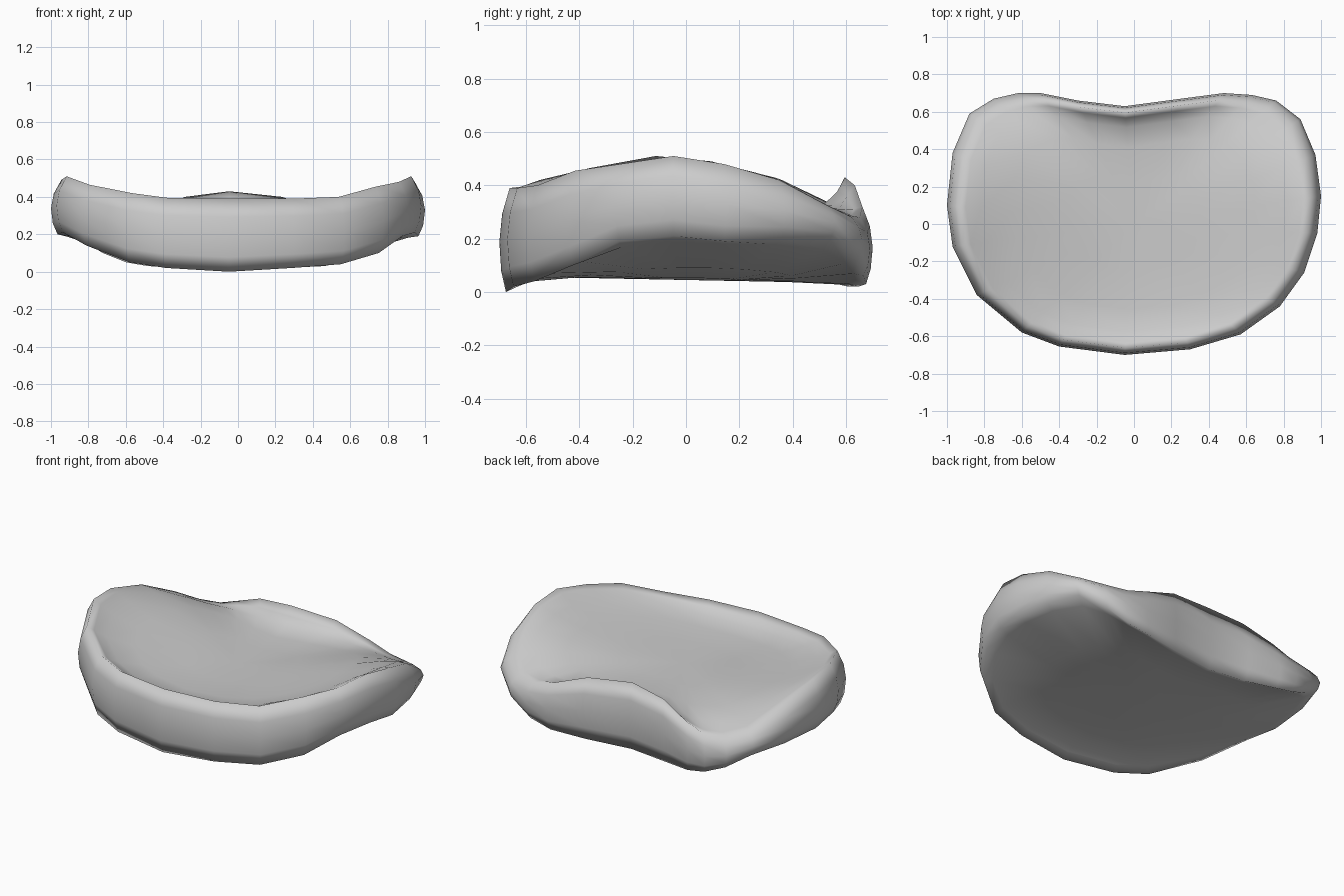
import bpy, bmesh

if "Cube" in bpy.data.objects:
    bpy.data.objects.remove(bpy.data.objects["Cube"])

# Kidney outline, counter-clockwise: x, y, rim height, underside edge height
OUTLINE = [
    (1.00, 0.15, .48, .19), (0.97, 0.37, .42, .20), (0.89, 0.56, .325, .20),
    (0.76, 0.66, .28, .12), (0.63, 0.69, .28, .06), (0.48, 0.70, .32, .03),
    (0.25, 0.67, .40, .02), (-0.05, 0.63, .43, .02), (-0.30, 0.66, .40, .02),
    (-0.50, 0.70, .32, .03), (-0.62, 0.70, .28, .05), (-0.75, 0.67, .28, .10),
    (-0.88, 0.59, .325, .18), (-0.97, 0.38, .42, .20), (-1.00, 0.10, .49, .20),
    (-0.97, -0.12, .51, .21), (-0.84, -0.38, .465, .14), (-0.60, -0.58, .42, .05),
    (-0.40, -0.655, .395, .02), (-0.05, -0.70, .39, .0), (0.30, -0.67, .39, .02),
    (0.57, -0.59, .40, .04), (0.78, -0.44, .455, .10), (0.91, -0.26, .48, .19),
    (0.98, -0.05, .51, .21),
]


def floor_z(x, y):
    """Dished upper surface: curves up to both sides, falls at the back corners."""
    return 0.31 + 0.19 * x * x - 1.3 * x * x * max(0, y - 0.2) ** 2


def under_z(x, y):
    """Underside, curving up towards both sides."""
    return 0.045 - 0.02 * y + 0.17 * abs(x) ** 2.5


# Each ring: outline scale and a height rule
RINGS = [
    (0.35, lambda x, y, t, b: floor_z(x, y)),
    (0.65, lambda x, y, t, b: floor_z(x, y)),
    (0.82, lambda x, y, t, b: floor_z(x, y) * .85 + t * .15),
    (0.90, lambda x, y, t, b: floor_z(x, y) * .45 + t * .55),
    (0.945, lambda x, y, t, b: t),
    (0.985, lambda x, y, t, b: t * .75 + b * .25),
    (1.00, lambda x, y, t, b: t * .48 + b * .52),
    (0.99, lambda x, y, t, b: t * .2 + b * .8),
    (0.965, lambda x, y, t, b: b),
    (0.91, lambda x, y, t, b: under_z(x, y) * .6 + b * .4),
    (0.60, lambda x, y, t, b: under_z(x, y)),
    (0.30, lambda x, y, t, b: under_z(x, y)),
]

# Loft the rings into one closed pad
bm = bmesh.new()
loops = []
for s, height in RINGS:
    loops.append([bm.verts.new((x * s, y * s, height(x * s, y * s, t, b)))
                  for x, y, t, b in OUTLINE])
n = len(OUTLINE)
for upper, lower in zip(loops, loops[1:]):
    for i in range(n):
        j = (i + 1) % n
        bm.faces.new((upper[i], lower[i], lower[j], upper[j]))

# Close the middle of the top and the underside
for loop, z in ((loops[0], floor_z(0, 0)), (loops[-1], under_z(0, 0))):
    c = bm.verts.new((0, 0, z))
    for i in range(n):
        bm.faces.new((c, loop[i], loop[(i + 1) % n]))
bmesh.ops.recalc_face_normals(bm, faces=bm.faces)
for f in bm.faces:
    f.smooth = True

mesh = bpy.data.meshes.new("dished_pad")
bm.to_mesh(mesh)
bm.free()
pad = bpy.data.objects.new("dished_pad", mesh)
bpy.context.collection.objects.link(pad)
